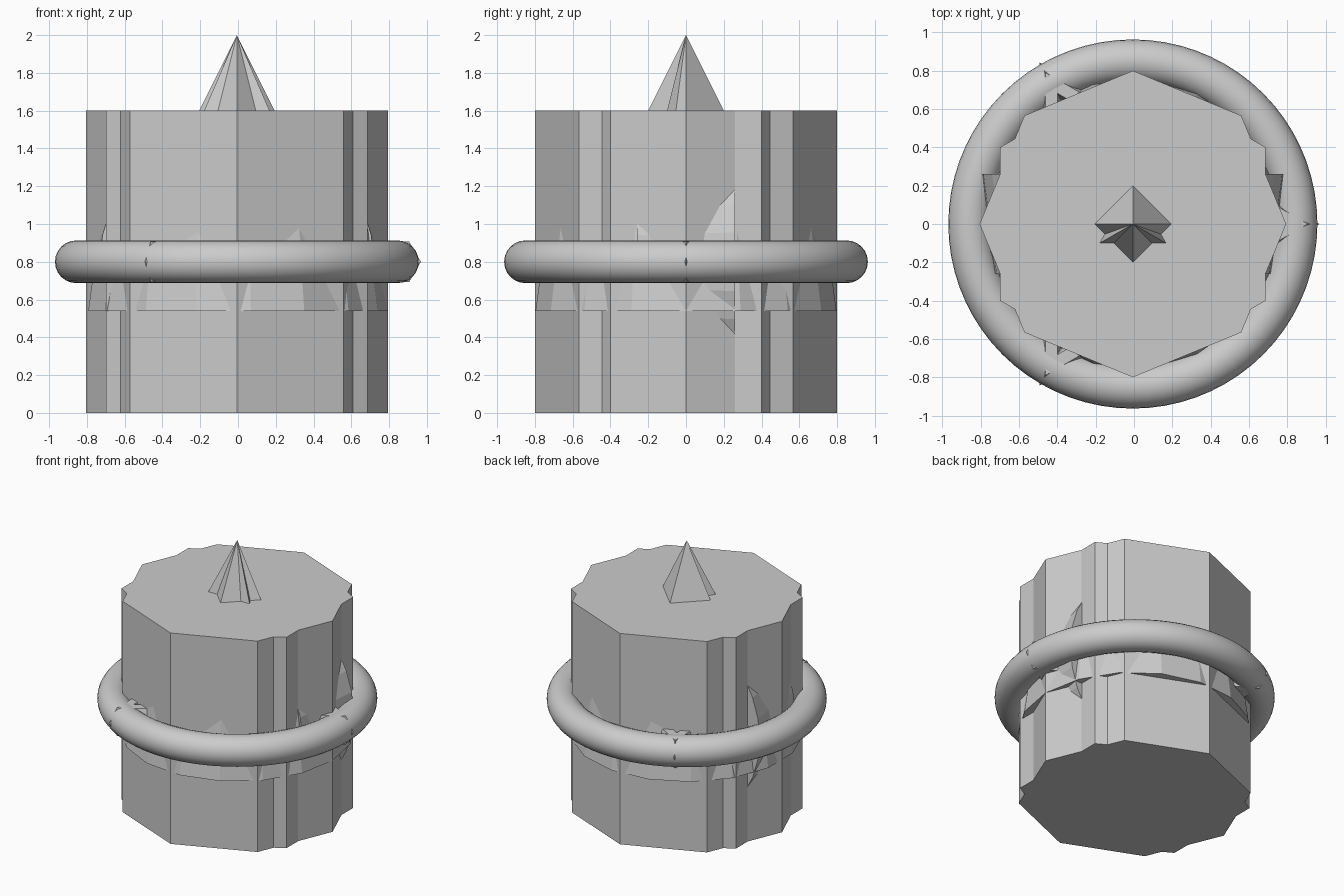
import bpy
from math import radians

if "Cube" in bpy.data.objects:
    bpy.data.objects.remove(bpy.data.objects["Cube"])

CX = -0.006   # small sideways offset that centres the whole model
MID = 0.8     # height of the ring


def frustum(name, sides, r1, r2, depth, z, y=0.0, rot=(0, 0, 0)):
    bpy.ops.mesh.primitive_cone_add(
        vertices=sides, radius1=r1, radius2=r2, depth=depth,
        location=(CX, y, z), rotation=[radians(a) for a in rot])
    bpy.context.object.name = name
    return bpy.context.object


def ring(name, major_seg, minor_seg, minor_r):
    bpy.ops.mesh.primitive_torus_add(
        major_segments=major_seg, minor_segments=minor_seg,
        major_radius=0.85, minor_radius=minor_r, location=(CX, 0, MID))
    bpy.context.object.name = name
    return bpy.context.object


# Body: overlapping octagonal and hexagonal prisms
for sides in (8, 6):
    frustum(f"body_{sides}_sided", sides, 0.8, 0.8, 1.6, 0.8)

# Tip: overlapping square and triangular spikes
for sides in (4, 3):
    frustum(f"spike_{sides}_sided", sides, 0.2, 0, 0.4, 1.8)

# Tapered collars that just break through the body, one upright, one on its side
frustum("upright_collar", 17, 0.8, 0.73, 0.52, MID, rot=(0, 0, -90))
frustum("sideways_collar", 32, 0.795, 0.725, 0.52, MID, rot=(90, 0, 0))

# Outer ring, with a coarse triangular ring poking out at three corners
outer = ring("outer_ring", 72, 24, 0.113)
bpy.ops.object.shade_smooth()
ring("triangular_ring", 3, 6, 0.124)
